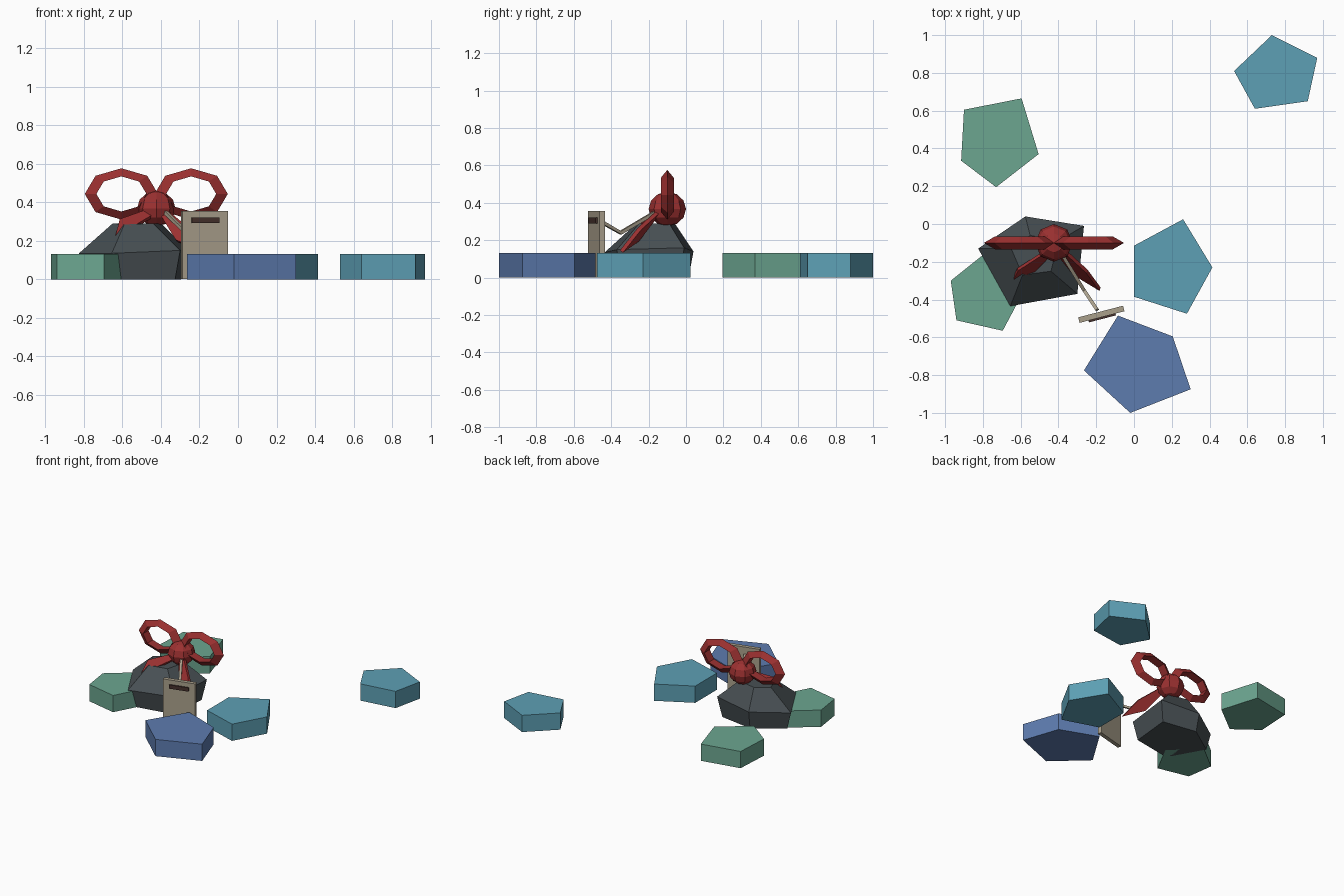
import bpy, bmesh, math
from mathutils import Vector

if "Cube" in bpy.data.objects:
    bpy.data.objects.remove(bpy.data.objects["Cube"])


def mat(name, rgb):
    m = bpy.data.materials.new(name)
    m.diffuse_color = (*rgb, 1)
    m.use_nodes = True
    m.node_tree.nodes["Principled BSDF"].inputs["Base Color"].default_value = m.diffuse_color
    return m


TEAL = mat("teal", (.11, .35, .46))
GREEN = mat("green", (.15, .38, .28))
BLUE = mat("blue", (.11, .20, .43))
RED = mat("red", (.33, .03, .03))
SLATE = mat("slate", (.065, .08, .088))
CARD = mat("card", (.40, .35, .26))
BROWN = mat("brown", (.06, .03, .025))


def finish(ob, name, m):
    ob.name = name
    ob.data.materials.append(m)
    return ob


def loft(name, rings, m):
    """Closed solid skinned through rings of equal point count."""
    bm = bmesh.new()
    vs = [[bm.verts.new(p) for p in r] for r in rings]
    n = len(rings[0])
    for a, b in zip(vs, vs[1:]):
        for i in range(n):
            j = (i + 1) % n
            bm.faces.new((a[i], a[j], b[j], b[i]))
    bm.faces.new(vs[0])
    bm.faces.new(vs[-1])
    bmesh.ops.recalc_face_normals(bm, faces=bm.faces)
    me = bpy.data.meshes.new(name)
    bm.to_mesh(me)
    bm.free()
    ob = bpy.data.objects.new(name, me)
    bpy.context.collection.objects.link(ob)
    return finish(ob, name, m)


# Five-sided flat stones
stones = [
    ("stone_teal_back", TEAL, [(.73, 1), (.97, .88), (.92, .65), (.64, .61), (.53, .81)]),
    ("stone_teal_front", TEAL, [(.26, .025), (.415, -.23), (.28, -.475), (0, -.385), (0, -.115)]),
    ("stone_green_back", GREEN, [(-.9, .605), (-.595, .665), (-.505, .37), (-.73, .195), (-.915, .335)]),
    ("stone_green_front", GREEN, [(-.97, -.3), (-.94, -.51), (-.695, -.565), (-.57, -.33), (-.77, -.14)]),
    ("stone_blue", BLUE, [(-.085, -.485), (.205, -.595), (.3, -.875), (-.02, -1), (-.265, -.775)]),
]
for name, m, pts in stones:
    loft(name, [[(x, y, z) for x, y in pts] for z in (0, .132)], m)

# Dark rock: wide waist, smaller base, small flat top
waist = [(-.575, .04, .14), (-.265, -.01, .16), (-.30, -.37, .15), (-.655, -.435, .135), (-.825, -.13, .135)]
base = [(-.52 + (x + .52) * .88, -.18 + (y + .18) * .88, 0) for x, y, z in waist]
top = [(-.55, -.06, .29), (-.40, -.09, .29), (-.44, -.25, .29), (-.59, -.27, .285), (-.65, -.13, .29)]
loft("rock", [base, waist, top], SLATE)

# Bow loops: octagonal rings with triangular section
for side, x in (("left", -.605), ("right", -.243)):
    bpy.ops.mesh.primitive_torus_add(major_segments=8, minor_segments=3, major_radius=.15,
                                     minor_radius=.04, location=(x, -.1, .443),
                                     rotation=(math.pi / 2, 0, 0))
    ob = finish(bpy.context.object, f"bow_loop_{side}", RED)
    ob.scale = (1, .7, 1)

# Bow knot
bpy.ops.mesh.primitive_uv_sphere_add(segments=8, ring_count=6, radius=.1, location=(-.424, -.1, .367))
finish(bpy.context.object, "bow_knot", RED).scale = (1, 1, .92)

# Ribbon tails: root pair, inner corner, tip, outer corner
tails = {
    "left": [(-.46, -.14, .36), (-.44, -.16, .33), (-.55, -.27, .265), (-.64, -.29, .21), (-.615, -.24, .305)],
    "right": [(-.37, -.14, .36), (-.40, -.16, .33), (-.32, -.26, .20), (-.18, -.345, .14), (-.25, -.25, .26)],
}
for side, pts in tails.items():
    p = [Vector(v) for v in pts]
    n = (p[2] - p[0]).cross(p[4] - p[0]).normalized() * .011
    loft(f"ribbon_tail_{side}", [[v + n * s for v in p] for s in (-1, 1)], RED)

# String sagging from the knot to the card
path = [Vector(v) for v in ((-.40, -.13, .37), (-.265, -.35, .24), (-.195, -.455, .30))]
rings = []
for i, c in enumerate(path):
    d = (path[min(i + 1, 2)] - path[max(i - 1, 0)]).normalized()
    u = d.cross(Vector((0, 0, 1))).normalized()
    w = u.cross(d)
    rings.append([c + (u * math.cos(a) + w * math.sin(a)) * .013
                  for a in (k * math.pi / 2 + math.pi / 4 for k in range(4))])
loft("string", rings, CARD)

# Card tag with a dark bar on its front
turn = math.radians(14.5)
fwd = Vector((math.sin(turn), -math.cos(turn), 0))
centre = Vector((-.173, -.478, 0))


def slab(name, loc, size, m):
    bpy.ops.mesh.primitive_cube_add(size=1, location=loc, rotation=(0, 0, turn))
    finish(bpy.context.object, name, m).scale = size


slab("tag_card", centre + Vector((0, 0, .178)), (.245, .03, .355), CARD)
slab("tag_bar", centre + fwd * .017 + Vector((0, 0, .306)), (.148, .016, .03), BROWN)
